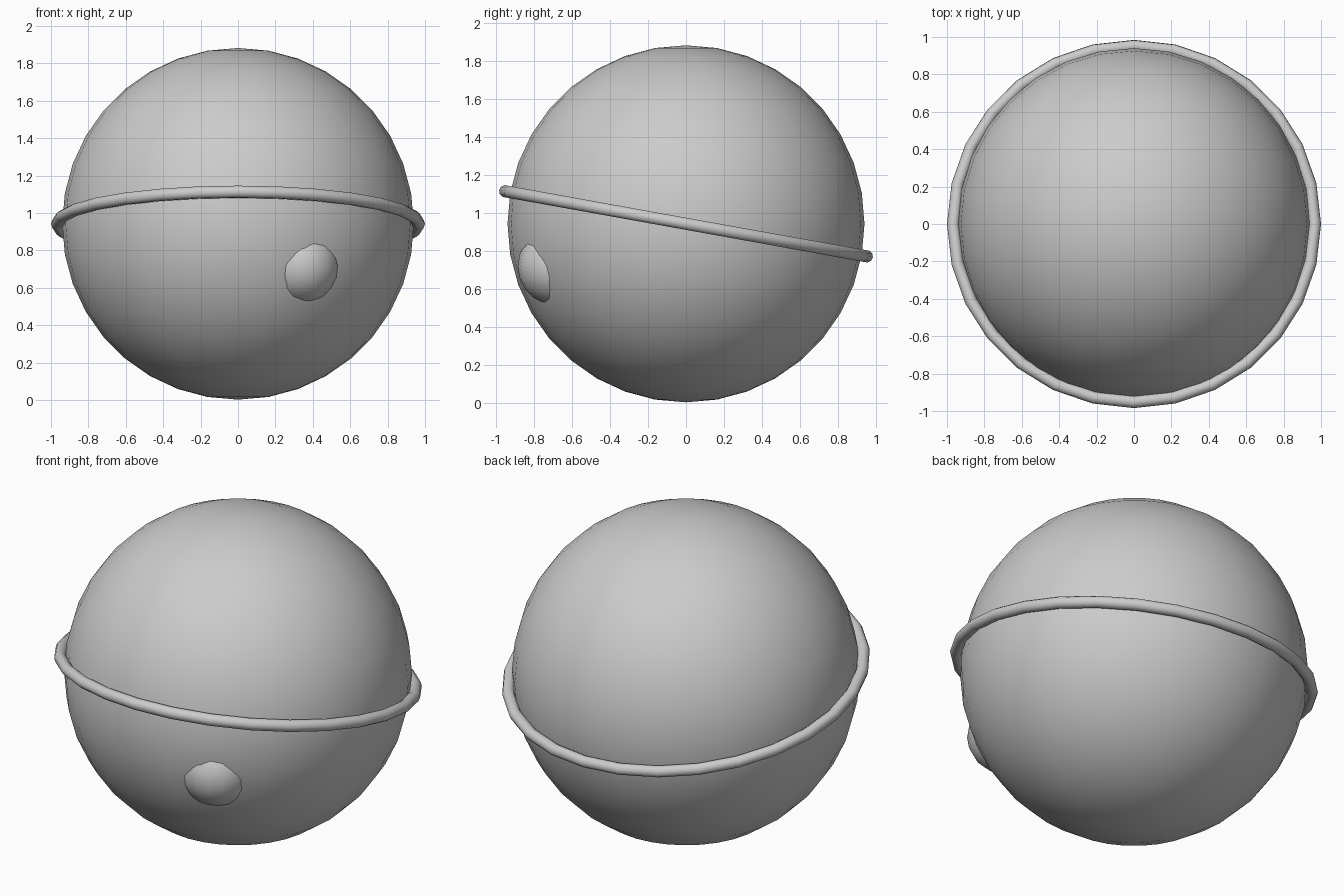
import bpy
from math import radians
from mathutils import Vector

if "Cube" in bpy.data.objects:
    bpy.data.objects.remove(bpy.data.objects["Cube"])

CENTRE = Vector((0, 0, 0.942))
RADIUS = 0.94


def finish(name):
    obj = bpy.context.object
    obj.name = name
    bpy.ops.object.shade_smooth()
    return obj


# Large ball
bpy.ops.mesh.primitive_uv_sphere_add(segments=32, ring_count=18, radius=RADIUS, location=CENTRE)
finish("ball")

# Thin band around the middle, tipped up at the front
bpy.ops.mesh.primitive_torus_add(major_segments=28, minor_segments=10, major_radius=0.967,
                                 minor_radius=0.033, location=CENTRE,
                                 rotation=(radians(-10.2), 0, 0))
finish("band")

# Small domed button low on the front right, mostly sunk into the ball
direction = Vector((0.4, -0.806, -0.265)).normalized()
bpy.ops.mesh.primitive_uv_sphere_add(segments=16, ring_count=10, radius=0.205,
                                     location=CENTRE + direction * 0.793)
finish("button")
